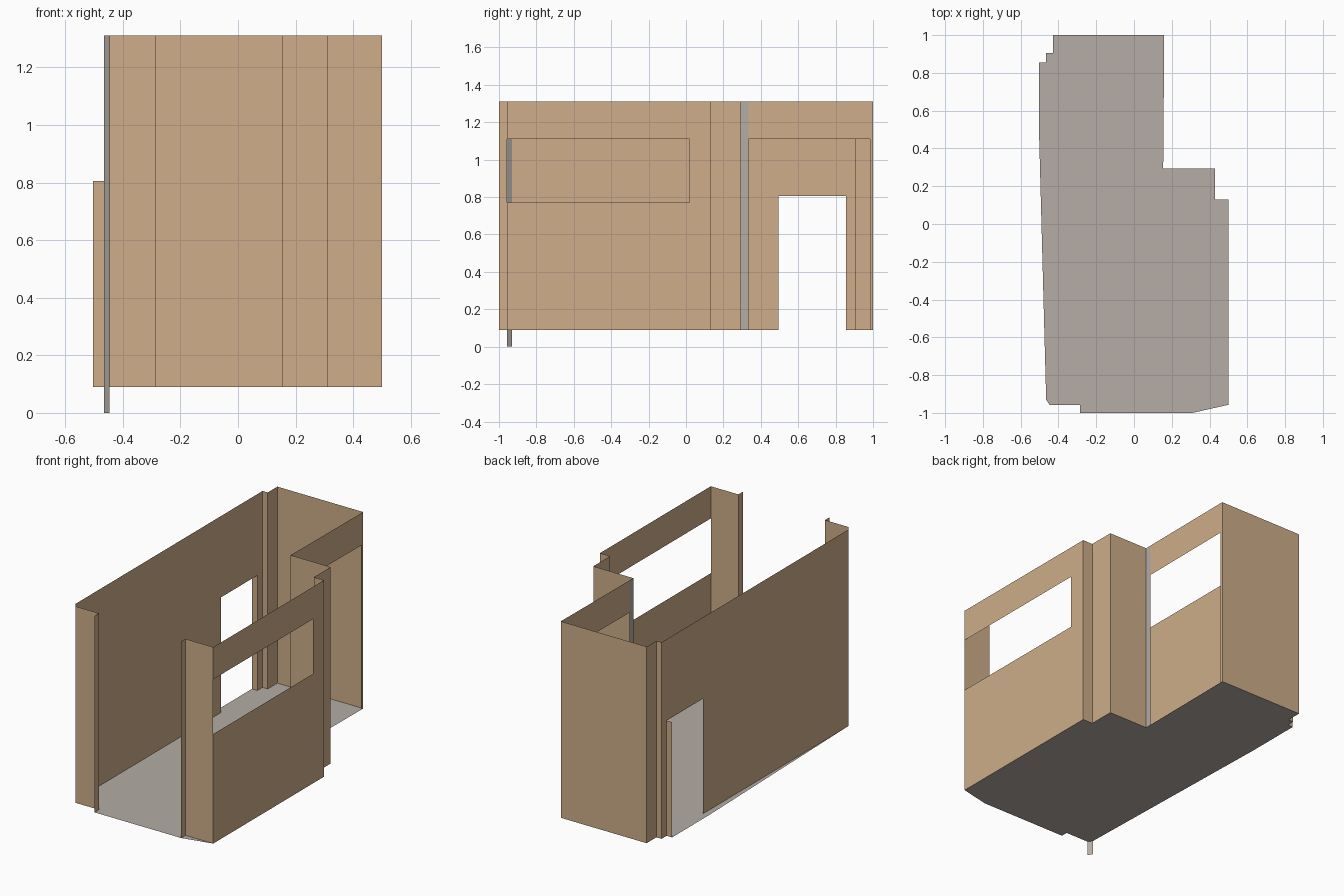
import bpy, bmesh

if "Cube" in bpy.data.objects:
    bpy.data.objects.remove(bpy.data.objects["Cube"])

FLOOR, TOP = 0.09, 1.31


def material(name, rgb):
    m = bpy.data.materials.new(name)
    m.diffuse_color = (*rgb, 1)
    m.use_nodes = True
    m.node_tree.nodes["Principled BSDF"].inputs["Base Color"].default_value = m.diffuse_color
    return m


TAN = material("tan_wall", (0.62, 0.42, 0.255))
GREY = material("warm_grey", (0.46, 0.415, 0.38))


def finish(name, bm, mat):
    bmesh.ops.remove_doubles(bm, verts=bm.verts, dist=1e-5)
    mesh = bpy.data.meshes.new(name)
    bm.to_mesh(mesh)
    bm.free()
    mesh.materials.append(mat)
    bpy.context.collection.objects.link(bpy.data.objects.new(name, mesh))


def wall(name, path, z0=FLOOR, z1=TOP, mat=TAN):
    """Thin wall sheet standing on a floor path."""
    bm = bmesh.new()
    for (ax, ay), (bx, by) in zip(path, path[1:]):
        bm.faces.new([bm.verts.new(c) for c in
                      ((ax, ay, z0), (bx, by, z0), (bx, by, z1), (ax, ay, z1))])
    finish(name, bm, mat)


def open_wall(name, p, q, y_open, z_open):
    """Wall sheet from p to q with a rectangular opening."""
    ys = sorted({p[1], q[1], *y_open})
    zs = sorted({FLOOR, TOP, *z_open})
    if p[1] > q[1]:
        ys.reverse()

    def x_at(y):
        return p[0] + (q[0] - p[0]) * (y - p[1]) / (q[1] - p[1])

    bm = bmesh.new()
    for y0, y1 in zip(ys, ys[1:]):
        for z0, z1 in zip(zs, zs[1:]):
            ym, zm = (y0 + y1) / 2, (z0 + z1) / 2
            if y_open[0] < ym < y_open[1] and z_open[0] < zm < z_open[1]:
                continue
            bm.faces.new([bm.verts.new(c) for c in
                          ((x_at(y0), y0, z0), (x_at(y1), y1, z0),
                           (x_at(y1), y1, z1), (x_at(y0), y0, z1))])
    finish(name, bm, TAN)


# Floor slab outline, counter-clockwise
outline = [(-0.285, -1), (0.31, -1), (0.31, -0.957), (0.5, -0.957), (0.5, 0.13),
           (0.43, 0.13), (0.43, 0.295), (0.154, 0.295), (0.155, 0.335), (0.16, 1),
           (-0.43, 1), (-0.43, 0.905), (-0.465, 0.905), (-0.465, 0.855),
           (-0.503, 0.855), (-0.503, 0.495), (-0.465, 0.495), (-0.465, -0.93),
           (-0.447, -0.957), (-0.285, -0.957)]
bm = bmesh.new()
bm.faces.new([bm.verts.new((x, y, FLOOR)) for x, y in outline])
bmesh.ops.triangulate(bm, faces=bm.faces[:])
finish("floor", bm, GREY)

# Front walls either side of the open front, with short returns
wall("front_left_wall", [(-0.447, -0.957), (-0.285, -0.957), (-0.285, -1)])
wall("front_right_wall", [(0.31, -1), (0.31, -0.957), (0.5, -0.957)])

# Right wall with its window, then the stepped corner
open_wall("right_window_wall", (0.5, -0.957), (0.5, 0.13), (-0.957, 0.02), (0.77, 1.11))
wall("right_stepped_wall", [(0.5, 0.13), (0.43, 0.13), (0.43, 0.295), (0.154, 0.295)])
wall("right_corner_strip", [(0.154, 0.295), (0.155, 0.335)], mat=GREY)

# Rear alcove: wide opening down to the floor, back wall and notched corner
open_wall("alcove_opening_wall", (0.155, 0.335), (0.16, 1), (0.335, 0.985), (FLOOR, 1.11))
wall("back_wall", [(0.16, 1), (-0.43, 1), (-0.43, 0.905), (-0.465, 0.905)])

# Left wall with the doorway and its single jamb
open_wall("left_door_wall", (-0.465, 0.905), (-0.465, -0.93), (0.495, 0.855), (FLOOR, 0.805))
wall("door_jamb", [(-0.465, 0.855), (-0.503, 0.855)], z1=0.805)

# Slanted corner strip reaching below the floor
wall("left_corner_strip", [(-0.465, -0.93), (-0.447, -0.957)], z0=0, mat=GREY)
